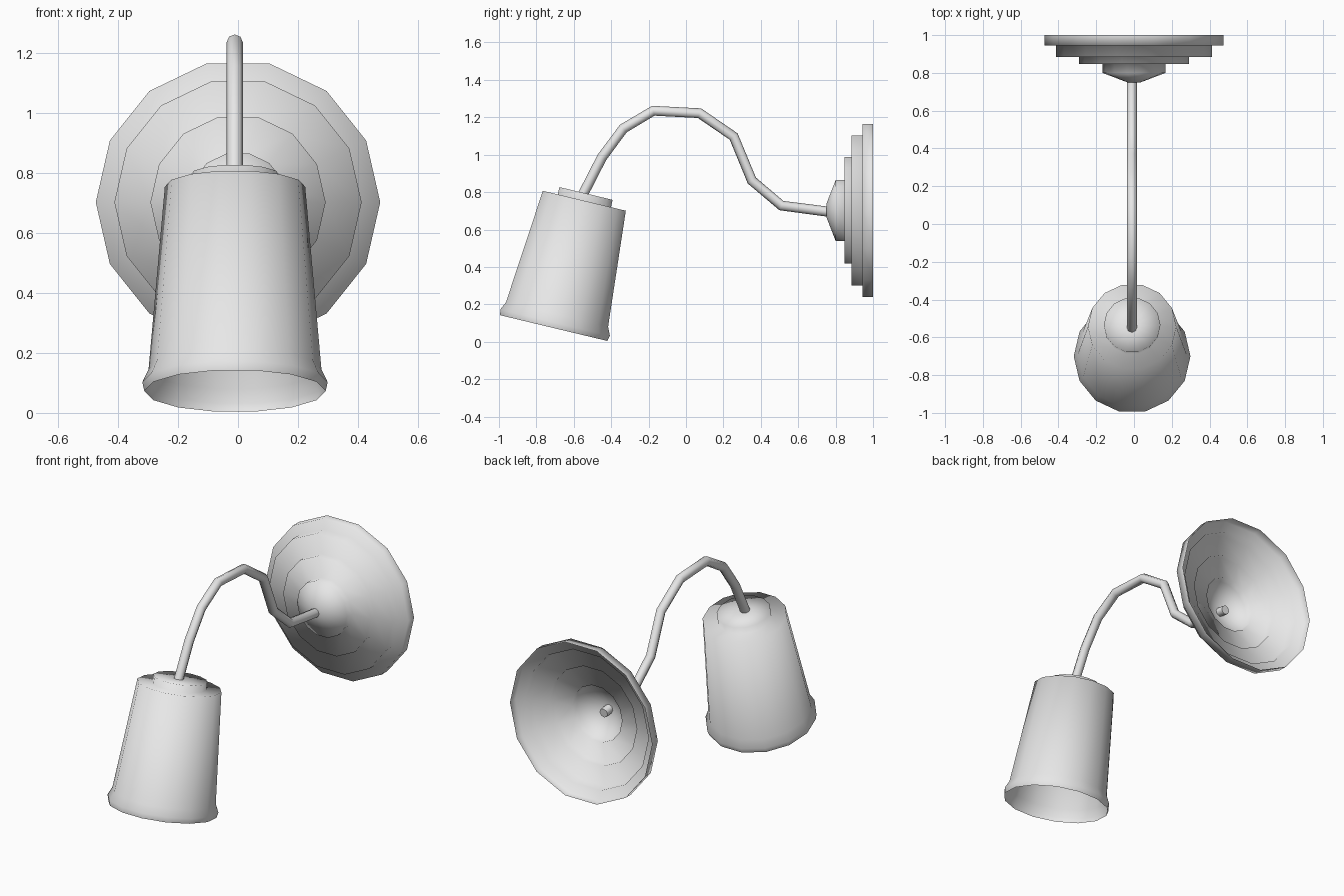
import bpy, bmesh, math

cube = bpy.data.objects.get("Cube")
if cube:
    bpy.data.objects.remove(cube, do_unlink=True)

SIDES = 14

grey = bpy.data.materials.new("plain_grey")
grey.use_nodes = True
colour = (0.8, 0.8, 0.8, 1)
grey.diffuse_color = colour
grey.node_tree.nodes["Principled BSDF"].inputs["Base Color"].default_value = colour


def lathe(name, profile, location, tilt):
    """Spin (radius, height) points about z; open at the start, capped at the end."""
    bm = bmesh.new()
    rings = []
    for radius, height in profile:
        angles = [math.tau * i / SIDES for i in range(SIDES)]
        rings.append([bm.verts.new((radius * math.cos(a), radius * math.sin(a), height))
                      for a in angles])
    for low, high in zip(rings, rings[1:]):
        for i in range(SIDES):
            j = (i + 1) % SIDES
            bm.faces.new((low[i], low[j], high[j], high[i]))
    bm.faces.new(rings[-1])
    for face in bm.faces:
        face.smooth = True
    mesh = bpy.data.meshes.new(name)
    bm.to_mesh(mesh)
    bm.free()
    mesh.materials.append(grey)
    obj = bpy.data.objects.new(name, mesh)
    obj.location = location
    obj.rotation_euler.x = math.radians(tilt)
    bpy.context.collection.objects.link(obj)
    return obj


# Stepped wall plate, hollow at the back
plate_profile = [(0.474, 0), (0.474, 0.055), (0.412, 0.055), (0.412, 0.115),
                 (0.292, 0.115), (0.292, 0.153), (0.167, 0.153), (0.167, 0.2),
                 (0.035, 0.25)]
lathe("wall_plate", plate_profile, (0, 1, 0.702), 90)

# Tilted open lampshade with a flared lip and a small raised cap
shade_profile = [(0.302, 0), (0.309, 0.03), (0.288, 0.075), (0.234, 0.7),
                 (0.15, 0.7), (0.15, 0.74), (0.02, 0.74)]
lathe("lampshade", shade_profile, (-0.01, -0.707, 0.073), -13.5)

# Curved arm from the plate to the shade
path = [(-0.56, 0.77), (-0.45, 0.985), (-0.335, 1.14), (-0.175, 1.235), (0.072, 1.222),
        (0.255, 1.097), (0.352, 0.862), (0.51, 0.728), (0.8, 0.69)]
curve = bpy.data.curves.new("arm", "CURVE")
curve.dimensions = "3D"
curve.bevel_depth = 0.027
curve.bevel_resolution = 2
curve.use_fill_caps = True
spline = curve.splines.new("POLY")
spline.points.add(len(path) - 1)
for point, (y, z) in zip(spline.points, path):
    point.co = (-0.011, y, z, 1)
spline.use_smooth = True
curve.materials.append(grey)
bpy.context.collection.objects.link(bpy.data.objects.new("arm", curve))
